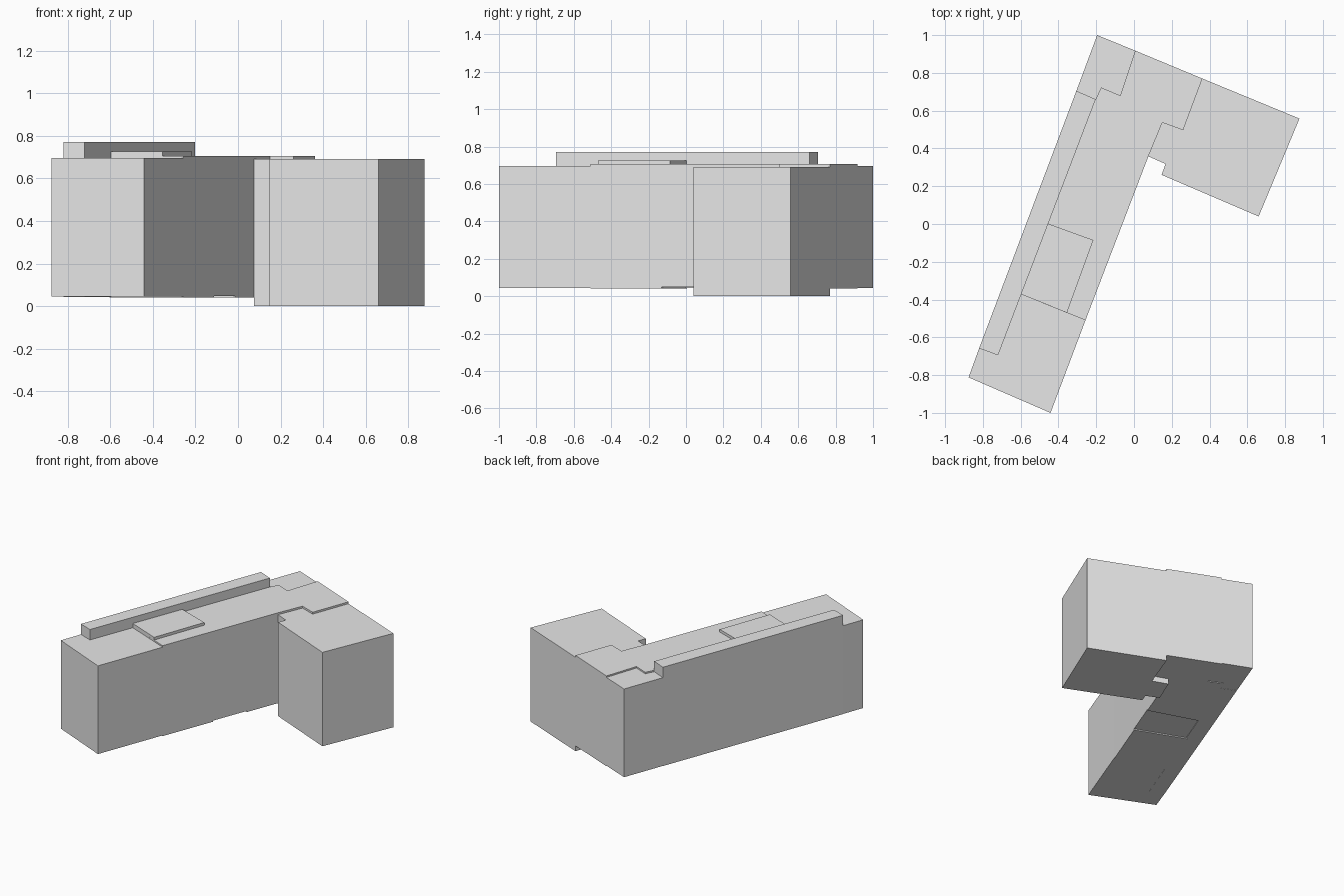
import bpy
import bmesh

default_cube = bpy.data.objects.get("Cube")
if default_cube:
    bpy.data.objects.remove(default_cube, do_unlink=True)

# One plain material for the whole building
plaster = bpy.data.materials.new("light_grey")
plaster.use_nodes = True
plaster.diffuse_color = (0.8, 0.8, 0.8, 1)
plaster.node_tree.nodes["Principled BSDF"].inputs["Base Color"].default_value = (0.8, 0.8, 0.8, 1)


def block(name, footprint, bottom, top):
    """Extrude a footprint polygon into a flat-faced building block."""
    bm = bmesh.new()
    base = bm.faces.new([bm.verts.new((x, y, bottom)) for x, y in footprint])
    result = bmesh.ops.extrude_face_region(bm, geom=[base], use_keep_orig=True)
    for item in result["geom"]:
        if isinstance(item, bmesh.types.BMVert):
            item.co.z = top
    bmesh.ops.recalc_face_normals(bm, faces=bm.faces)
    mesh = bpy.data.meshes.new(name)
    bm.to_mesh(mesh)
    bm.free()
    mesh.materials.append(plaster)
    obj = bpy.data.objects.new(name, mesh)
    bpy.context.collection.objects.link(obj)
    return obj


# Outer corners of the long bar
south_west = (-0.876, -0.812)
south_east = (-0.442, -1.0)
north_corner = (-0.195, 1.0)

# Corners of the raised roof strip along the west wall
strip_sw, strip_se = (-0.82, -0.658), (-0.72, -0.695)
strip_ne, strip_nw = (-0.203, 0.66), (-0.305, 0.705)

# Dividing points inside the long bar
hall_sw, hall_se = (-0.603, -0.37), (-0.257, -0.51)
plate_nw, plate_ne, plate_se = (-0.464, 0.005), (-0.215, -0.085), (-0.355, -0.47)
recess_se, recess_ne, recess_nw = (-0.112, -0.132), (-0.014, 0.123), (-0.371, 0.24)

# Stepped joints toward the north block and the east wing
inner_corner = (0.076, 0.358)
joint = [(0.15, 0.537), (0.26, 0.497), (0.362, 0.77)]
north_joint = [(0.006, 0.918), (-0.073, 0.68), (-0.174, 0.723)]

# Long bar
block("south_block", [south_west, south_east, hall_se, hall_sw, strip_se, strip_sw], 0.045, 0.695)
block("west_strip", [strip_sw, strip_se, strip_ne, strip_nw], 0.044, 0.772)
block("hall_south", [hall_sw, hall_se, recess_se, plate_nw], 0.04, 0.706)
block("hall_middle", [plate_nw, recess_se, recess_ne, recess_nw], 0.048, 0.706)
block("hall_north", [recess_nw, recess_ne, inner_corner, *joint, *north_joint, strip_ne], 0.04, 0.706)
block("north_block", [north_corner, strip_nw, strip_ne, *reversed(north_joint)], 0.045, 0.695)

# Low raised roof panel
block("roof_panel", [hall_sw, plate_se, plate_ne, plate_nw], 0.6, 0.726)

# East wing with its notched inner corner
wing_outer = [(0.876, 0.558), (0.66, 0.04), (0.146, 0.26), (0.167, 0.318)]
block("east_wing", [*joint, *wing_outer, inner_corner], 0.0, 0.692)
